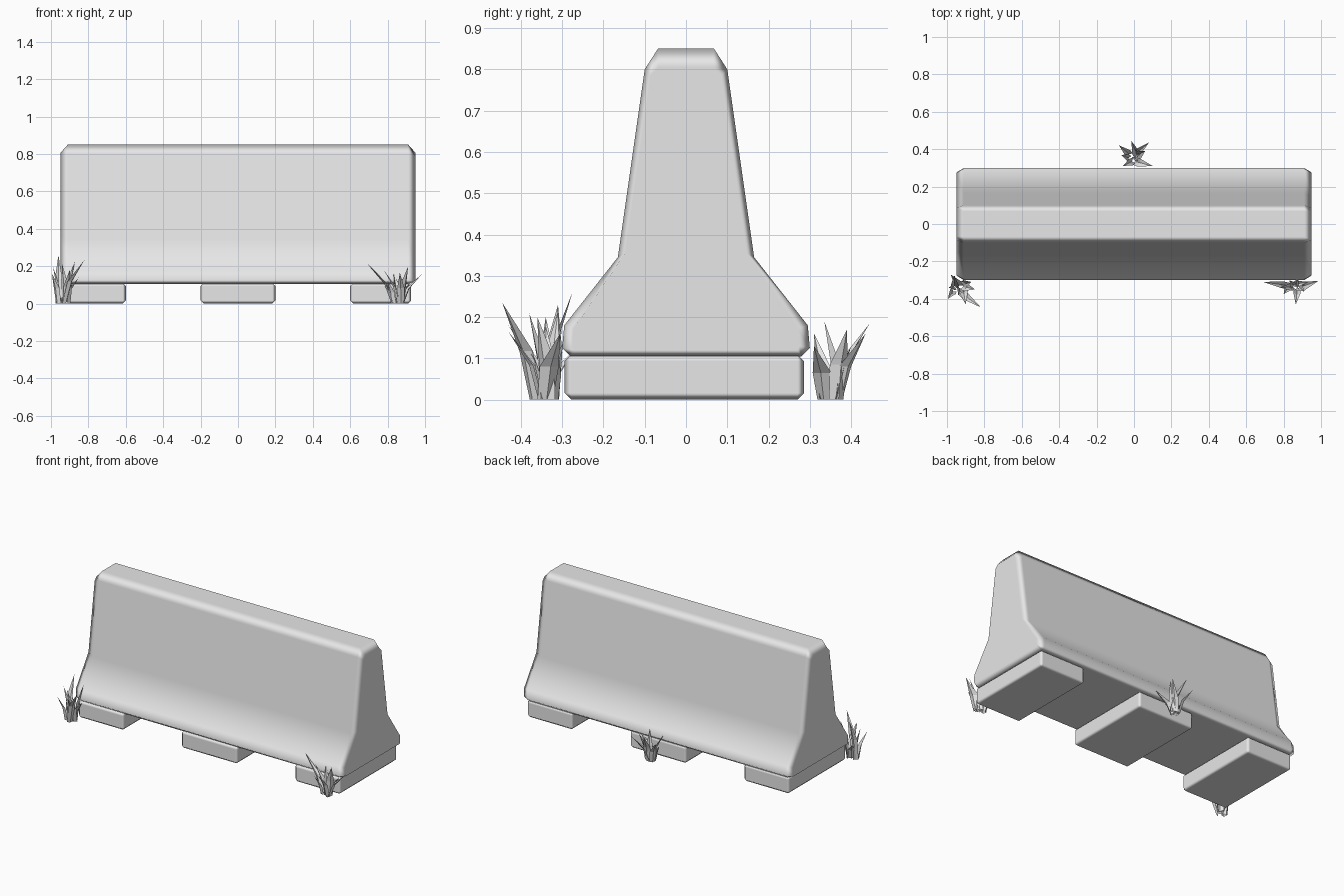
import bpy
import bmesh
import random
from mathutils import Vector

random.seed(4)
cube = bpy.data.objects.get("Cube")
if cube:
    bpy.data.objects.remove(cube, do_unlink=True)


def make_material(name, value):
    mat = bpy.data.materials.new(name)
    mat.use_nodes = True
    color = (value, value, value, 1)
    mat.diffuse_color = color
    mat.node_tree.nodes["Principled BSDF"].inputs["Base Color"].default_value = color
    return mat


grey = make_material("plain grey", 0.8)


def make_object(name, bm, smooth=True):
    bmesh.ops.recalc_face_normals(bm, faces=bm.faces)
    mesh = bpy.data.meshes.new(name)
    for face in bm.faces:
        face.smooth = smooth
    bm.to_mesh(mesh)
    bm.free()
    mesh.materials.append(grey)
    obj = bpy.data.objects.new(name, mesh)
    bpy.context.collection.objects.link(obj)
    return obj


def keep_flats_flat(obj):
    weighted = obj.modifiers.new("Weighted normals", 'WEIGHTED_NORMAL')
    weighted.weight = 100


def mirrored(half):
    return half + [(-y, z) for y, z in reversed(half)]


# Barrier body: full profile along the length, smaller profile on the end caps
side = mirrored([(0.28, 0.105), (0.3, 0.125), (0.295, 0.18), (0.165, 0.345),
                 (0.1, 0.8), (0.068, 0.85)])
cap = mirrored([(0.27, 0.12), (0.275, 0.13), (0.272, 0.172), (0.147, 0.355),
                (0.085, 0.785), (0.066, 0.805)])
bm = bmesh.new()
rings = [[bm.verts.new((x, y, z)) for y, z in section]
         for x, section in ((-0.95, cap), (-0.91, side), (0.91, side), (0.95, cap))]
for a, b in zip(rings, rings[1:]):
    for i in range(len(a)):
        j = (i + 1) % len(a)
        bm.faces.new((a[i], a[j], b[j], b[i]))
bm.faces.new(rings[0])
bm.faces.new(rings[-1])
keep_flats_flat(make_object("barrier_body", bm))

# Feet: three bevelled blocks under the body
for name, left, right in (("right_foot", -0.925, -0.6), ("middle_foot", -0.2, 0.2),
                          ("left_foot", 0.6, 0.925)):
    bm = bmesh.new()
    bmesh.ops.create_cube(bm, size=1)
    bmesh.ops.scale(bm, vec=(right - left, 0.58, 0.109), verts=bm.verts)
    bmesh.ops.translate(bm, vec=((left + right) / 2, -0.004, 0.0545), verts=bm.verts)
    foot = make_object(name, bm)
    bevel = foot.modifiers.new("Bevel", 'BEVEL')
    bevel.width = 0.016
    bevel.segments = 1
    keep_flats_flat(foot)


# Grass: each blade is a wide folded leaf that bends outward to a point
def add_blade(bm, root, tip, width):
    lean = Vector((tip.x - root.x, tip.y - root.y, 0))
    out = lean.normalized()
    across = Vector((-out.y, out.x, 0)) * width / 2
    knee = root + lean * 0.3 + Vector((0, 0, tip.z * 0.5))
    levels = []
    for centre, size in ((root, 0.8), (knee, 1)):
        levels.append([bm.verts.new(centre + across * size * s - out * abs(s) * 0.012)
                       for s in (-1, 0, 1)])
    point = bm.verts.new(tip)
    low, high = levels
    for i in (0, 1):
        bm.faces.new((low[i], low[i + 1], high[i + 1], high[i]))
        bm.faces.new((high[i], high[i + 1], point))


def add_tuft(name, x, y, tips):
    bm = bmesh.new()
    for tx, ty, tz in tips:
        tip = Vector((tx, ty, tz))
        root = Vector((x, y, 0)) + Vector((tx - x, ty - y, 0)) * 0.25
        root.x += random.uniform(-0.02, 0.02)
        root.y += random.uniform(-0.012, 0.012)
        add_blade(bm, root, tip, random.uniform(0.035, 0.05))
    make_object(name, bm, smooth=False)


add_tuft("front_right_grass", -0.94, -0.335, [
    (-0.82, -0.445, 0.235), (-0.96, -0.275, 0.26), (-0.87, -0.31, 0.23),
    (-0.99, -0.34, 0.2), (-0.995, -0.4, 0.16), (-0.9, -0.43, 0.18),
    (-0.94, -0.38, 0.21), (-0.85, -0.35, 0.14), (-0.98, -0.27, 0.12)])
add_tuft("front_left_grass", 0.855, -0.335, [
    (0.69, -0.31, 0.215), (0.985, -0.305, 0.16), (0.865, -0.43, 0.165),
    (0.91, -0.36, 0.2), (0.78, -0.34, 0.18), (0.83, -0.3, 0.17),
    (0.93, -0.31, 0.12), (0.8, -0.375, 0.12), (0.88, -0.29, 0.15)])
add_tuft("back_grass", 0, 0.35, [
    (-0.015, 0.445, 0.185), (0.08, 0.435, 0.16), (-0.08, 0.42, 0.15),
    (0.02, 0.335, 0.19), (0.1, 0.31, 0.13), (-0.06, 0.31, 0.16),
    (-0.07, 0.37, 0.11), (0.06, 0.39, 0.17), (0.01, 0.4, 0.13)])
